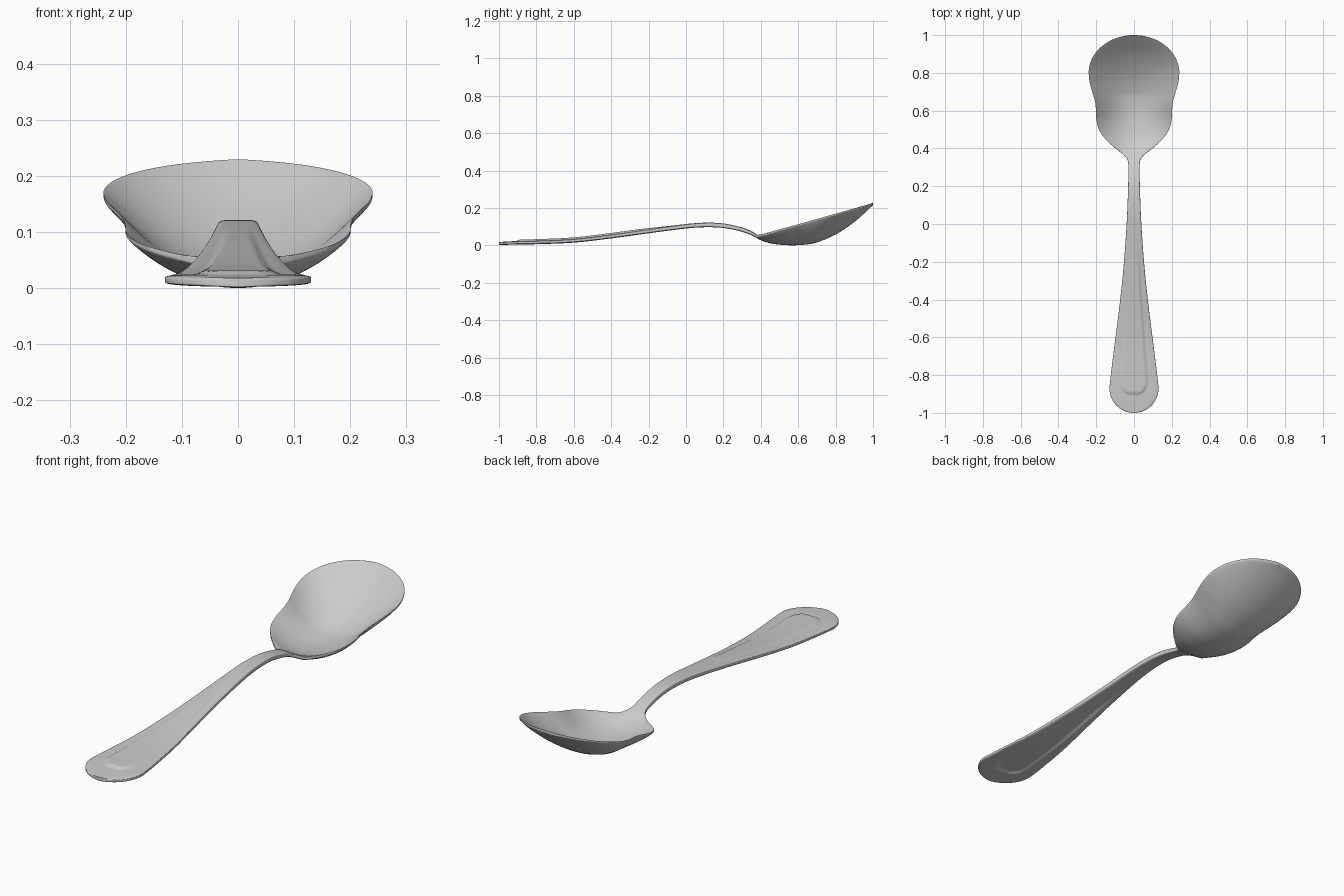
import bpy, bmesh, math

if "Cube" in bpy.data.objects:
    bpy.data.objects.remove(bpy.data.objects["Cube"])


def curve(points):
    """Smooth (cubic Hermite) interpolation through (y, value) points."""
    n = len(points)
    m = []
    for i in range(n):
        a, b = points[max(i - 1, 0)], points[min(i + 1, n - 1)]
        m.append((b[1] - a[1]) / (b[0] - a[0]))

    def f(y):
        y = min(max(y, points[0][0]), points[-1][0])
        i = 0
        while i < n - 2 and y > points[i + 1][0]:
            i += 1
        (y0, v0), (y1, v1) = points[i], points[i + 1]
        h = y1 - y0
        t = (y - y0) / h
        return ((2*t**3 - 3*t*t + 1) * v0 + (t**3 - 2*t*t + t) * h * m[i]
                + (3*t*t - 2*t**3) * v1 + (t**3 - t*t) * h * m[i + 1])
    return f


def smooth(t):
    t = min(max(t, 0), 1)
    return t * t * (3 - 2 * t)


# Half width seen from the top, between the two round ends
side = curve([(-.87, .13), (-.8, .123), (-.6, .098), (-.4, .073), (-.2, .053), (0, .039),
              (.2, .031), (.3, .03), (.335, .033), (.36, .048), (.4, .098), (.45, .152),
              (.5, .185), (.55, .199), (.6, .201), (.65, .207), (.7, .221), (.75, .235), (.8, .24)])
# Height of the centre line
keel = curve([(-1, .010), (-.9, .014), (-.8, .016), (-.6, .025), (-.4, .048), (-.2, .076),
              (0, .102), (.1, .109), (.2, .105), (.3, .084), (.36, .060), (.4, .036),
              (.45, .019), (.5, .011), (.57, .007), (.65, .012), (.7, .022), (.8, .065),
              (.9, .132), (1, .222)])
# Metal thickness
thick = curve([(-1, .016), (-.9, .019), (0, .024), (.3, .023), (.4, .018), (.5, .014), (1, .014)])


def half_width(y):
    if y > .8:
        w = .24 * math.sqrt(max(0, 1 - ((y - .8) / .2) ** 2))
    elif y < -.87:
        w = .13 * math.sqrt(max(0, 1 - ((y + .87) / .13) ** 2))
    else:
        w = side(y)
    return max(w, .002)


def panel(x, y):
    """Embossed tongue on the handle, rounded at its wide end."""
    if y < -.91 or y > 0:
        return 0
    pw = .56 * side(max(y, -.83))
    if y < -.83:
        pw *= math.sqrt(max(0, 1 - ((y + .83) / .08) ** 2))
    return .007 * smooth((pw - abs(x)) / .018 + .3) * smooth(-y / .35) * smooth((y + .91) / .025)


# Spoon: one closed section lofted from handle end to bowl tip
N, C = 240, 48
bm = bmesh.new()
rings = []
for i in range(N + 1):
    y = -math.cos(math.pi * i / N)
    w, z0, t = half_width(y), keel(y), thick(y)
    depth = max(0, .048 + .282 * (y - .38) - z0) if y > .34 else 0
    top, bottom = [], []
    for j in range(C + 1):
        u = -math.cos(math.pi * j / C)
        x = u * w
        zc = z0 + depth * abs(u) ** 2.1 + panel(x, y)
        e = .5 * t * (.45 + .55 * math.sqrt(max(0, 1 - abs(u) ** 7)))
        top.append(bm.verts.new((x, y, zc + e)))
        bottom.append(bm.verts.new((x, y, zc - e)))
    rings.append(top + bottom[::-1])
for a, b in zip(rings, rings[1:]):
    for k in range(len(a)):
        l = (k + 1) % len(a)
        bm.faces.new((a[k], a[l], b[l], b[k]))
bm.faces.new(rings[0])
bm.faces.new(rings[-1])
bmesh.ops.recalc_face_normals(bm, faces=bm.faces)
low = min(v.co.z for v in bm.verts)
bmesh.ops.translate(bm, verts=bm.verts, vec=(0, 0, -low))

mesh = bpy.data.meshes.new("spoon")
bm.to_mesh(mesh)
bm.free()
spoon = bpy.data.objects.new("spoon", mesh)
bpy.context.collection.objects.link(spoon)

metal = bpy.data.materials.new("light grey metal")
metal.diffuse_color = (.6, .6, .6, 1)
metal.use_nodes = True
metal.node_tree.nodes["Principled BSDF"].inputs["Base Color"].default_value = metal.diffuse_color
mesh.materials.append(metal)

bpy.context.view_layer.objects.active = spoon
spoon.select_set(True)
bpy.ops.object.shade_smooth_by_angle(angle=math.radians(40))
